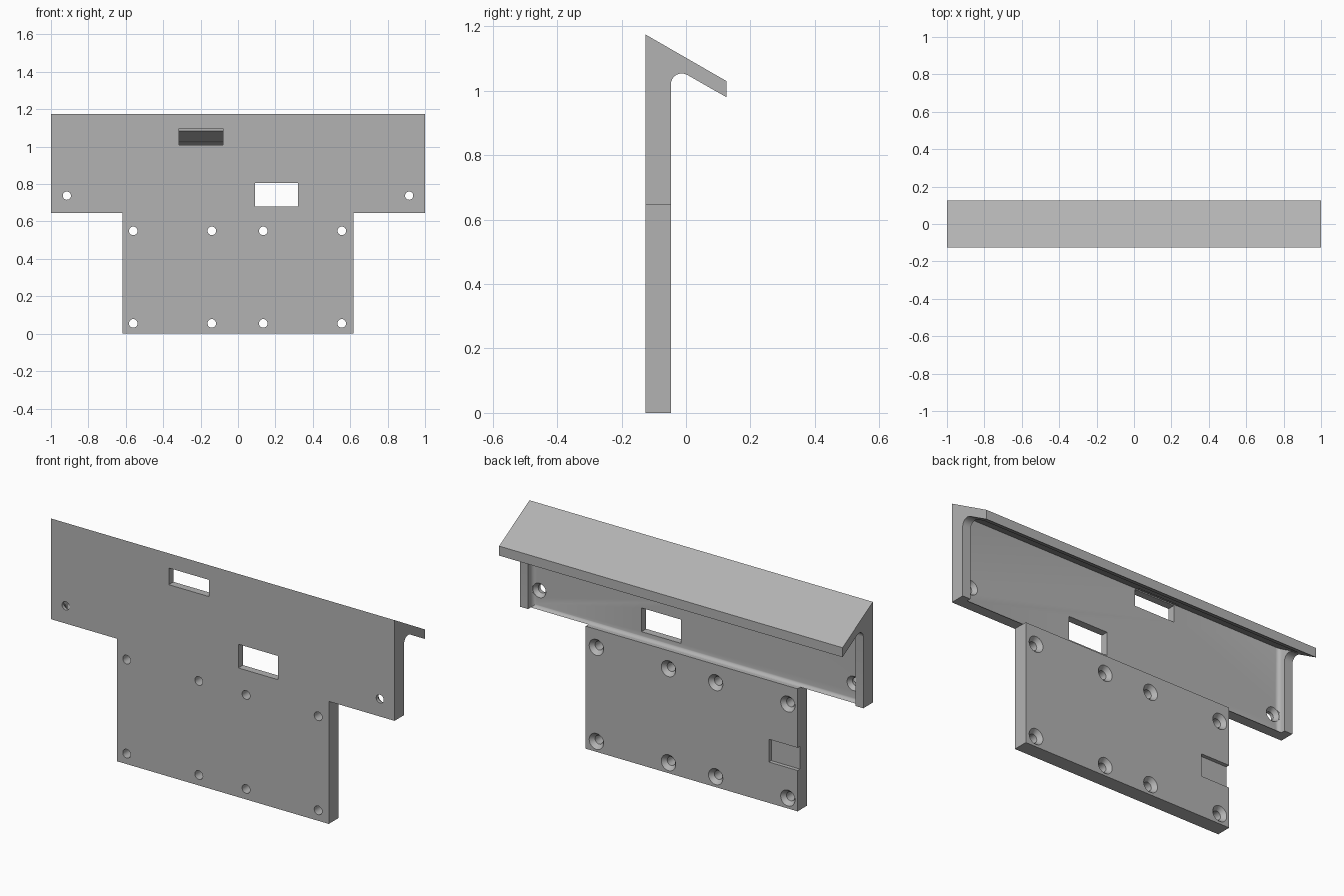
import bpy, bmesh, math
from mathutils import Vector

if "Cube" in bpy.data.objects:
    bpy.data.objects.remove(bpy.data.objects["Cube"])

grey = bpy.data.materials.new("plain grey")
grey.diffuse_color = (0.45, 0.45, 0.45, 1)
grey.use_nodes = True
grey.node_tree.nodes["Principled BSDF"].inputs["Base Color"].default_value = grey.diffuse_color

FRONT, BACK, FLOOR = -0.126, -0.047, -0.087   # plate front, plate back, pocket floor (y)
STEP = 0.645                                  # bottom of the wide upper plate


def prism(bm, pts, vec):
    """Closed prism: a polygon swept along a vector."""
    f = bm.faces.new([bm.verts.new(p) for p in pts])
    ext = bmesh.ops.extrude_face_region(bm, geom=[f], use_keep_orig=True)
    bmesh.ops.translate(bm, vec=Vector(vec),
                        verts=[v for v in ext["geom"] if isinstance(v, bmesh.types.BMVert)])


def box(bm, x0, x1, y0, y1, z0, z1):
    prism(bm, [(x0, y0, z0), (x1, y0, z0), (x1, y1, z0), (x0, y1, z0)], (0, 0, z1 - z0))


def screw_hole(bm, x, z, back, r, head, n=24):
    """Through hole with a countersink opening at the back."""
    rings = []
    for y, rad in ((FRONT - 0.05, r), (back - 0.022, r), (back, head), (back + 0.01, head)):
        rings.append([bm.verts.new((x + rad * math.cos(2 * math.pi * i / n), y,
                                    z + rad * math.sin(2 * math.pi * i / n))) for i in range(n)])
    for a, b in zip(rings, rings[1:]):
        for i in range(n):
            j = (i + 1) % n
            bm.faces.new((a[i], a[j], b[j], b[i]))
    bm.faces.new(rings[0])
    bm.faces.new(rings[-1])


def trim(bm, point, normal):
    """Cut a solid by a plane and close it."""
    bmesh.ops.bisect_plane(bm, geom=bm.verts[:] + bm.edges[:] + bm.faces[:], dist=1e-6,
                           plane_co=point, plane_no=normal, clear_outer=True)
    bmesh.ops.holes_fill(bm, edges=[e for e in bm.edges if e.is_boundary], sides=0)


def make(name, bm):
    bmesh.ops.recalc_face_normals(bm, faces=bm.faces[:])
    me = bpy.data.meshes.new(name)
    bm.to_mesh(me)
    bm.free()
    me.materials.append(grey)
    ob = bpy.data.objects.new(name, me)
    bpy.context.collection.objects.link(ob)
    return ob


def cut(ob, cutters):
    """Subtract the cutters in order, then discard them."""
    for c in cutters:
        c.hide_render = True
        m = ob.modifiers.new(c.name, 'BOOLEAN')
        m.operation, m.solver, m.object = 'DIFFERENCE', 'EXACT', c
    bpy.context.view_layer.update()
    me = bpy.data.meshes.new_from_object(ob.evaluated_get(bpy.context.evaluated_depsgraph_get()))
    ob.modifiers.clear()
    ob.data = me
    for c in cutters:
        bpy.data.objects.remove(c)


# Upper plate with sloping hood, one profile swept across the width
bm = bmesh.new()
profile = [(FRONT, STEP), (FRONT, 1.175), (0.126, 1.03), (0.126, 0.98)]
for i in range(9):
    a = math.radians(60 + 15 * i)
    profile.append((-0.013 + 0.034 * math.cos(a), 1.02 + 0.034 * math.sin(a)))
profile.append((BACK, STEP))
prism(bm, [(-1, y, z) for y, z in profile], (2, 0, 0))
hood = make("hooded_upper_plate", bm)

# Pocket between the end ribs, with rounded inner corners
bm = bmesh.new()
R, W = 0.02, 0.953
side = [(W, 0.05)]
for i in range(6):
    a = math.radians(18 * i)
    side.append((W - R + R * math.cos(a), FLOOR + R - R * math.sin(a)))
plan = side + [(-x, y) for x, y in reversed(side)]
prism(bm, [(x, y, 0.5) for x, y in plan], (0, 0, 0.9))
trim(bm, (0, 0.126, 0.981), (0, 0.5, 0.866))
for deg in (15, 35, 55, 75):
    n = Vector((0, -math.cos(math.radians(deg)), -math.sin(math.radians(deg))))
    trim(bm, Vector((0, FLOOR + R, STEP + R)) + n * R, n)
pocket = make("pocket_cutter", bm)

# Two windows and two outer screw holes
bm = bmesh.new()
box(bm, -0.315, -0.08, -0.2, -0.05, 1.01, 1.098)
box(bm, 0.09, 0.32, -0.2, -0.03, 0.68, 0.805)
for x in (-0.915, 0.915):
    screw_hole(bm, x, 0.738, FLOOR, 0.022, 0.038)
cut(hood, [pocket, make("opening_cutter", bm)])

# Lower block with eight screw holes and a shallow side notch
bm = bmesh.new()
box(bm, -0.617, 0.617, FRONT, BACK, 0, STEP)
block = make("lower_block", bm)
bm = bmesh.new()
for x in (-0.56, -0.14, 0.135, 0.555):
    for z in (0.055, 0.55):
        screw_hole(bm, x, z, BACK, 0.023, 0.042)
box(bm, -0.7, -0.45, BACK - 0.02, 0, 0.215, 0.335)
cut(block, [make("block_cutter", bm)])

# Smooth the fillets and holes, keep the edges sharp
for ob in (hood, block):
    ob.select_set(True)
bpy.context.view_layer.objects.active = hood
bpy.ops.object.shade_smooth_by_angle(angle=math.radians(30))
